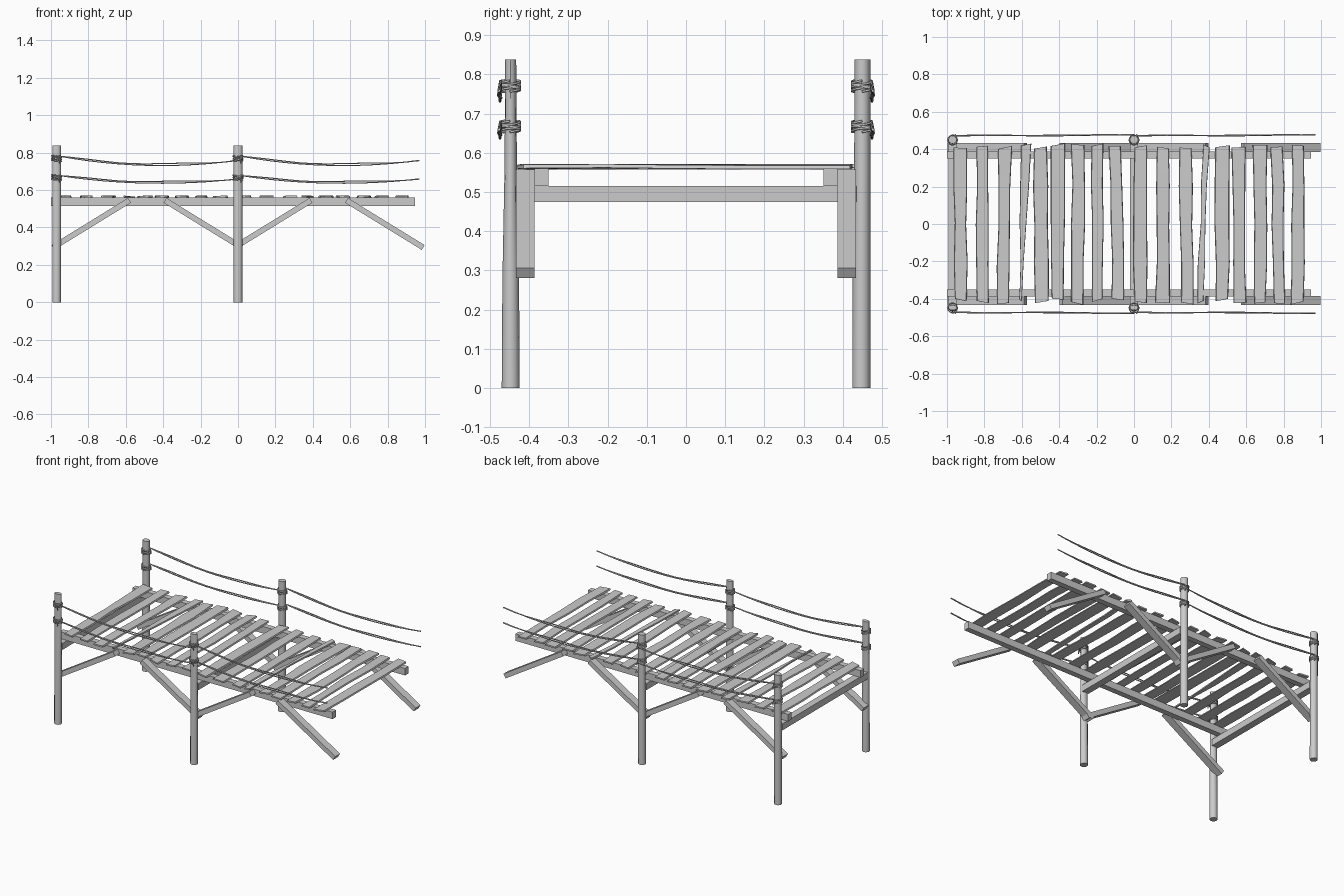
import bpy, bmesh, math, random
from mathutils import Vector, Matrix

if "Cube" in bpy.data.objects:
    bpy.data.objects.remove(bpy.data.objects["Cube"])

random.seed(4)


def finish(name, bm, angle=35):
    bmesh.ops.recalc_face_normals(bm, faces=bm.faces)
    me = bpy.data.meshes.new(name)
    bm.to_mesh(me)
    bm.free()
    me.shade_smooth()
    me.set_sharp_from_angle(angle=math.radians(angle))
    ob = bpy.data.objects.new(name, me)
    bpy.context.collection.objects.link(ob)
    return ob


def box(name, center, size, tilt=0.0):
    bm = bmesh.new()
    m = (Matrix.Translation(center) @ Matrix.Rotation(tilt, 4, 'Y')
         @ Matrix.Diagonal((*size, 1)))
    bmesh.ops.create_cube(bm, size=1, matrix=m)
    return finish(name, bm)


def loft(name, rings, angle=35):
    bm = bmesh.new()
    loops = [[bm.verts.new(p) for p in r] for r in rings]
    n = len(loops[0])
    for a, b in zip(loops, loops[1:]):
        for i in range(n):
            j = (i + 1) % n
            bm.faces.new((a[i], a[j], b[j], b[i]))
    bm.faces.new(loops[0])
    bm.faces.new(loops[-1])
    return finish(name, bm, angle)


def tube(name, paths, radius):
    cu = bpy.data.curves.new(name, 'CURVE')
    cu.dimensions = '3D'
    cu.bevel_depth = radius
    cu.bevel_resolution = 1
    cu.use_fill_caps = True
    for path in paths:
        sp = cu.splines.new('POLY')
        sp.points.add(len(path) - 1)
        for pt, p in zip(sp.points, path):
            pt.co = (*p, 1)
    ob = bpy.data.objects.new(name, cu)
    bpy.context.collection.objects.link(ob)
    return ob


POSTS_X = (-0.97, 0.0)
PY = 0.447


def post(name, x, side):
    # round log; the front pair is slimmer in y towards the top
    rings = []
    for z, k in ((0, 0.0), (0.28, 0.2), (0.56, 0.8), (0.838, 1.0)):
        ry = 0.023 - (0.009 if side < 0 else 0.003) * k
        cy = side * PY + 0.003 * k * side * (1 if side > 0 else 0)
        rings.append([(x + 0.023 * math.cos(a), cy + ry * math.sin(a), z)
                      for a in (i * math.tau / 12 for i in range(12))])
    loft(name, rings, 40)


def coil(name, x, y, z):
    # rope wound round the post, with a short hanging end
    pts = []
    steps, turns = 70, 5
    for i in range(steps + 1):
        a = i / steps * turns * math.tau
        pts.append((x + 0.026 * math.cos(a), y + 0.026 * math.sin(a),
                    z + 0.028 * (i / steps - 0.5) + 0.004 * math.sin(a * 1.2 + x)))
    s = math.copysign(1, y)
    tail = [(x + 0.012, y + s * 0.025, z + 0.01), (x + 0.014, y + s * 0.029, z - 0.01),
            (x + 0.016, y + s * 0.026, z - 0.027)]
    tube(name, [pts, tail], 0.003)


def hanging_rope(name, x0, x1, y, z0, z1, low):
    # two strands sagging between posts
    strands = []
    for d in (0, 1):
        zm = low + 0.009 * d
        peak = zm - (z0 + z1) / 2
        s = math.copysign(1, y)
        pts = []
        for i in range(13):
            t = i / 12
            pts.append((x0 + (x1 - x0) * t,
                        y + s * (0.004 * t + 0.003 * d * math.sin(t * 9)),
                        z0 + (z1 - z0) * t + peak * 4 * t * (1 - t)
                        + 0.003 * d * math.sin(t * 12)))
        strands.append(pts)
    tube(name, strands, 0.0032)


for side, label in ((-1, 'front'), (1, 'back')):
    # stringer under the planks
    box(f'{label}_stringer', (-0.0275, side * 0.369, 0.5375), (1.945, 0.036, 0.045))
    # diagonal braces: foot x, head x
    for n, (xf, xh) in enumerate(((-0.99, -0.58), (0.02, -0.39), (-0.02, 0.39), (0.99, 0.58))):
        d = Vector((xh - xf, 0, 0.252))
        box(f'{label}_brace_{n + 1}', ((xf + xh) / 2, side * 0.41, 0.419),
            (d.length, 0.048, 0.03), -math.atan2(d.z, d.x))
    for n, x in enumerate(POSTS_X):
        post(f'{label}_post_{n + 1}', x, side)
        for zc, tag in ((0.77, 'upper'), (0.667, 'lower')):
            coil(f'{label}_{tag}_rope_wrap_{n + 1}', x, side * 0.449, zc)
        x1 = x + 0.97
        hanging_rope(f'{label}_upper_rope_{n + 1}', x + 0.01, x1, side * 0.472, 0.782, 0.759, 0.732)
        hanging_rope(f'{label}_lower_rope_{n + 1}', x + 0.01, x1, side * 0.472, 0.678, 0.66, 0.637)

# cross beams joining the posts
for n, x in enumerate(POSTS_X):
    box(f'cross_beam_{n + 1}', (x, 0, 0.495), (0.045, 0.87, 0.042))

# worn planks: x at front end, x at back end, width front, width back
PLANKS = [
    (-0.925, -0.93, 0.07, 0.07), (-0.81, -0.81, 0.07, 0.065), (-0.70, -0.69, 0.07, 0.07),
    (-0.605, -0.575, 0.012, 0.06), (-0.495, -0.50, 0.08, 0.075), (-0.41, -0.405, 0.06, 0.08),
    (-0.30, -0.30, 0.07, 0.07), (-0.195, -0.195, 0.055, 0.07), (-0.085, -0.10, 0.065, 0.07),
    (0.035, 0.035, 0.075, 0.07), (0.155, 0.155, 0.08, 0.065), (0.285, 0.275, 0.065, 0.07),
    (0.352, 0.385, 0.03, 0.035), (0.47, 0.47, 0.075, 0.08), (0.565, 0.56, 0.07, 0.07),
    (0.675, 0.675, 0.065, 0.075), (0.775, 0.765, 0.065, 0.07), (0.875, 0.875, 0.07, 0.065)]
for n, (xf, xb, wf, wb) in enumerate(PLANKS):
    y0, y1 = -0.41 - random.uniform(-0.01, 0.015), 0.41 + random.uniform(-0.005, 0.015)
    rings = []
    for i in range(5):
        t = i / 4
        y = y0 + (y1 - y0) * t
        cx = xf + (xb - xf) * t
        h = (wf + (wb - wf) * t) / 2
        j = [random.uniform(-0.006, 0.004) for _ in 'ab']
        dz = [random.uniform(-0.003, 0.003) for _ in 'ab']
        dy = random.uniform(-0.008, 0.008)
        l, r = cx - h - j[0], cx + h + j[1]
        zb, zt = 0.56, 0.569
        rings.append([(l, y + dy, zb + dz[0]), (r, y - dy, zb + dz[1]),
                      (r - h * 0.1, y - dy, zt + dz[1]), (l + h * 0.1, y + dy, zt + dz[0])])
    loft(f'plank_{n + 1}', rings, 50)
